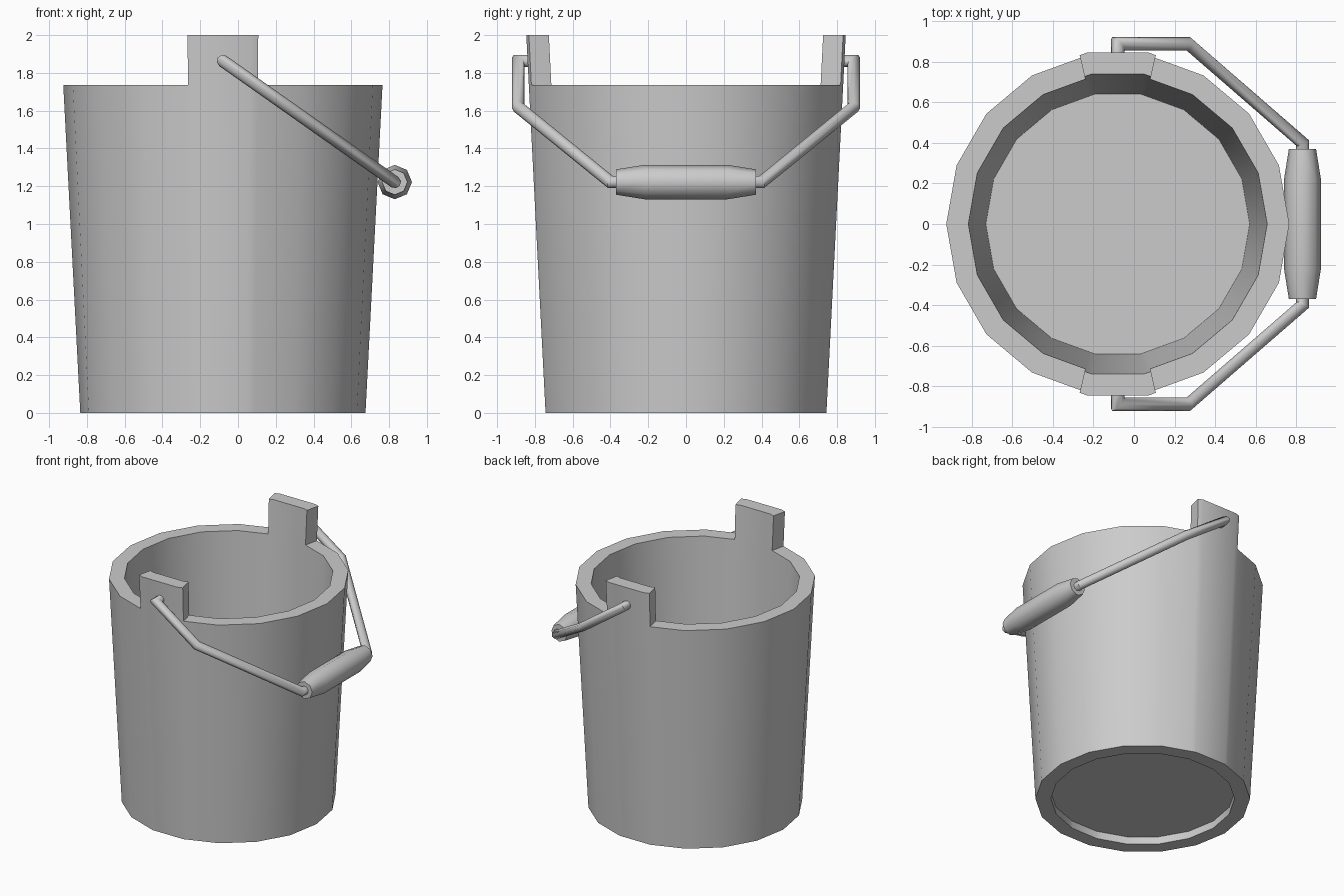
import bpy, bmesh
from math import sin, cos, radians, pi
from mathutils import Vector

default = bpy.data.objects.get("Cube")
if default:
    bpy.data.objects.remove(default)

gray = bpy.data.materials.new("plain gray")
gray.use_nodes = True
COLOR = (0.6, 0.6, 0.6, 1)
gray.diffuse_color = COLOR
gray.node_tree.nodes["Principled BSDF"].inputs["Base Color"].default_value = COLOR

CENTER_X = -0.08
SIDES = 18
STEP = 360 / SIDES
TAB_ANGLE = 12.7


def finish(bm, name, angle):
    bmesh.ops.recalc_face_normals(bm, faces=bm.faces)
    mesh = bpy.data.meshes.new(name)
    bm.to_mesh(mesh)
    bm.free()
    mesh.materials.append(gray)
    ob = bpy.data.objects.new(name, mesh)
    bpy.context.collection.objects.link(ob)
    bpy.ops.object.select_all(action='DESELECT')
    ob.select_set(True)
    bpy.context.view_layer.objects.active = ob
    bpy.ops.object.shade_smooth_by_angle(angle=radians(angle))
    return ob


def bridge(bm, a, b):
    n = len(a)
    return [bm.faces.new((a[i], a[(i + 1) % n], b[(i + 1) % n], b[i])) for i in range(n)]


def on_polygon(radius, deg, z):
    """Point on the flat-sided outline at a given angle."""
    r = radius * cos(radians(STEP / 2)) / cos(radians(deg % STEP - STEP / 2))
    return (CENTER_X + r * cos(radians(deg)), r * sin(radians(deg)), z)


# Bucket wall: tapered ring with extra stations at the sides of the tabs
angles = [i * STEP for i in range(SIDES)]
angles += [c + s * TAB_ANGLE for c in (90, 270) for s in (-1, 1)]
angles.sort()
bm = bmesh.new()
profile = [(0.755, 0), (0.845, 1.735), (0.736, 1.735), (0.646, 0)]
rings = [[bm.verts.new(on_polygon(r, a, z)) for a in angles] for r, z in profile]
sections = [bridge(bm, rings[i], rings[(i + 1) % 4]) for i in range(4)]

# Two raised tabs continue the wall upwards
tab_faces = [f for f in sections[1]
             if abs(f.calc_center_median().x - CENTER_X) < 0.19]
raised = bmesh.ops.extrude_face_region(bm, geom=tab_faces)
bmesh.ops.delete(bm, geom=tab_faces, context='FACES_ONLY')
for v in raised["geom"]:
    if isinstance(v, bmesh.types.BMVert):
        out = Vector((v.co.x - CENTER_X, v.co.y, 0)).normalized()
        v.co += out * 0.0135
        v.co.z = 2
finish(bm, "bucket_wall", 30)

# Floor, set slightly above the bottom edge
bm = bmesh.new()
low, high = [[bm.verts.new(on_polygon(0.652, i * STEP, z)) for i in range(SIDES)]
             for z in (0.06, 0.08)]
bridge(bm, low, high)
bm.faces.new(low)
bm.faces.new(high)
finish(bm, "bucket_floor", 30)

# Wire handle: mitred tube along a path in a tilted plane
WIRE = 0.033
pivot = Vector((CENTER_X, 0, 1.863))
grip_center = Vector((0.83, 0, 1.222))
slope = (grip_center - pivot).normalized()
reach = (grip_center - pivot).length
side = Vector((0, 1, 0))
normal = slope.cross(side)
half = [(0, 0.82), (0, 0.888), (0.425, 0.888), (reach, 0.4)]
flat = half + [(d, -y) for d, y in reversed(half)]
path = [Vector(p) for p in flat]
bm = bmesh.new()
rings = []
for i, p in enumerate(path):
    before = (p - path[i - 1]).normalized() if i else None
    after = (path[i + 1] - p).normalized() if i < len(path) - 1 else before
    before = before or after
    n1, n2 = [Vector((-t.y, t.x)) for t in (before, after)]
    miter = (n1 + n2) / (1 + n1.dot(n2))
    ring = []
    for k in range(8):
        a = k * pi / 4
        q = p + miter * WIRE * cos(a)
        ring.append(bm.verts.new(pivot + slope * q.x + side * q.y + normal * WIRE * sin(a)))
    rings.append(ring)
for a, b in zip(rings, rings[1:]):
    bridge(bm, a, b)
bm.faces.new(rings[0])
bm.faces.new(rings[-1])
finish(bm, "handle_wire", 50)

# Barrel-shaped grip
bm = bmesh.new()
rings = [[bm.verts.new(grip_center + Vector((r * cos(k * pi / 4), y, r * sin(k * pi / 4))))
          for k in range(8)]
         for y, r in ((-0.37, 0.067), (-0.22, 0.091), (0.22, 0.091), (0.37, 0.067))]
for a, b in zip(rings, rings[1:]):
    bridge(bm, a, b)
bm.faces.new(rings[0])
bm.faces.new(rings[-1])
finish(bm, "handle_grip", 50)
